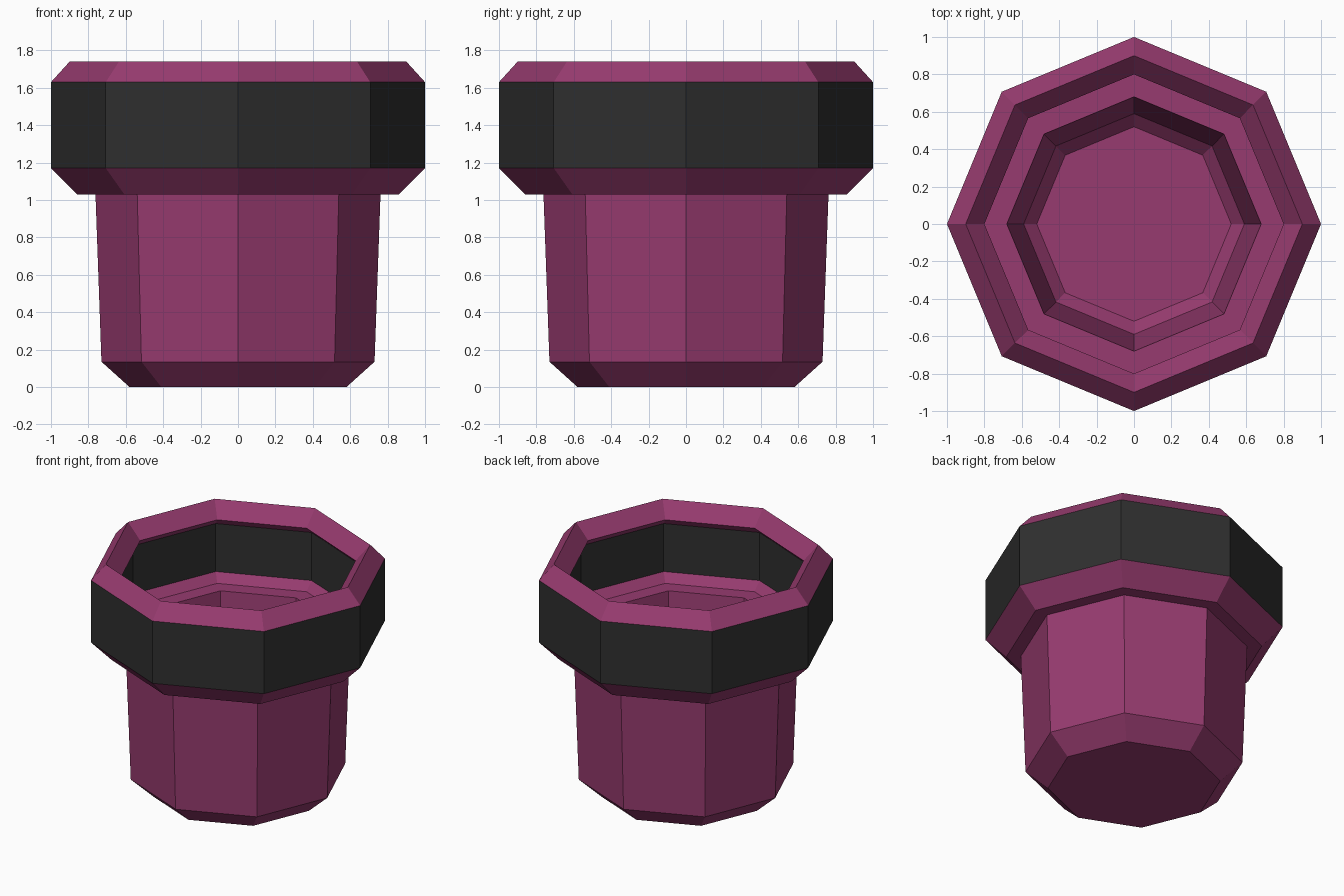
import bpy, bmesh, math

if "Cube" in bpy.data.objects:
    bpy.data.objects.remove(bpy.data.objects["Cube"])

SIDES = 8


def material(name, rgb):
    m = bpy.data.materials.new(name)
    m.diffuse_color = (*rgb, 1.0)
    m.use_nodes = True
    m.node_tree.nodes["Principled BSDF"].inputs["Base Color"].default_value = m.diffuse_color
    return m


plum = material("plum", (0.31, 0.044, 0.16))
charcoal = material("charcoal", (0.028, 0.028, 0.028))

# Pot section (radius, height, material of the band above this point):
# outside from the base up, over the rim, then down inside to the floor
profile = [
    (0.58, 0.00, 0), (0.73, 0.135, 0), (0.762, 1.03, 0),   # body
    (0.86, 1.03, 0), (1.00, 1.17, 1), (1.00, 1.63, 0),     # collar with dark band
    (0.90, 1.74, 0), (0.80, 1.63, 0),                      # rim ridge
    (0.86, 1.575, 1), (0.86, 1.22, 0), (0.80, 1.16, 0),    # recessed dark inner band
    (0.68, 1.16, 0), (0.59, 0.27, 0), (0.52, 0.20, 0),     # inner ledge and well
]

bm = bmesh.new()
rings = []
for r, z, _ in profile:
    rings.append([bm.verts.new((r * math.cos(a), r * math.sin(a), z))
                  for a in (2 * math.pi * i / SIDES for i in range(SIDES))])

# Bands between neighbouring rings
for lower, upper, (_, _, mat) in zip(rings, rings[1:], profile):
    for i in range(SIDES):
        j = (i + 1) % SIDES
        f = bm.faces.new((lower[i], lower[j], upper[j], upper[i]))
        f.material_index = mat

# Underside and inner floor
bm.faces.new(rings[0][::-1])
bm.faces.new(rings[-1])
bmesh.ops.recalc_face_normals(bm, faces=bm.faces)

mesh = bpy.data.meshes.new("flower_pot")
bm.to_mesh(mesh)
bm.free()
mesh.materials.append(plum)
mesh.materials.append(charcoal)
pot = bpy.data.objects.new("flower_pot", mesh)
bpy.context.collection.objects.link(pot)
